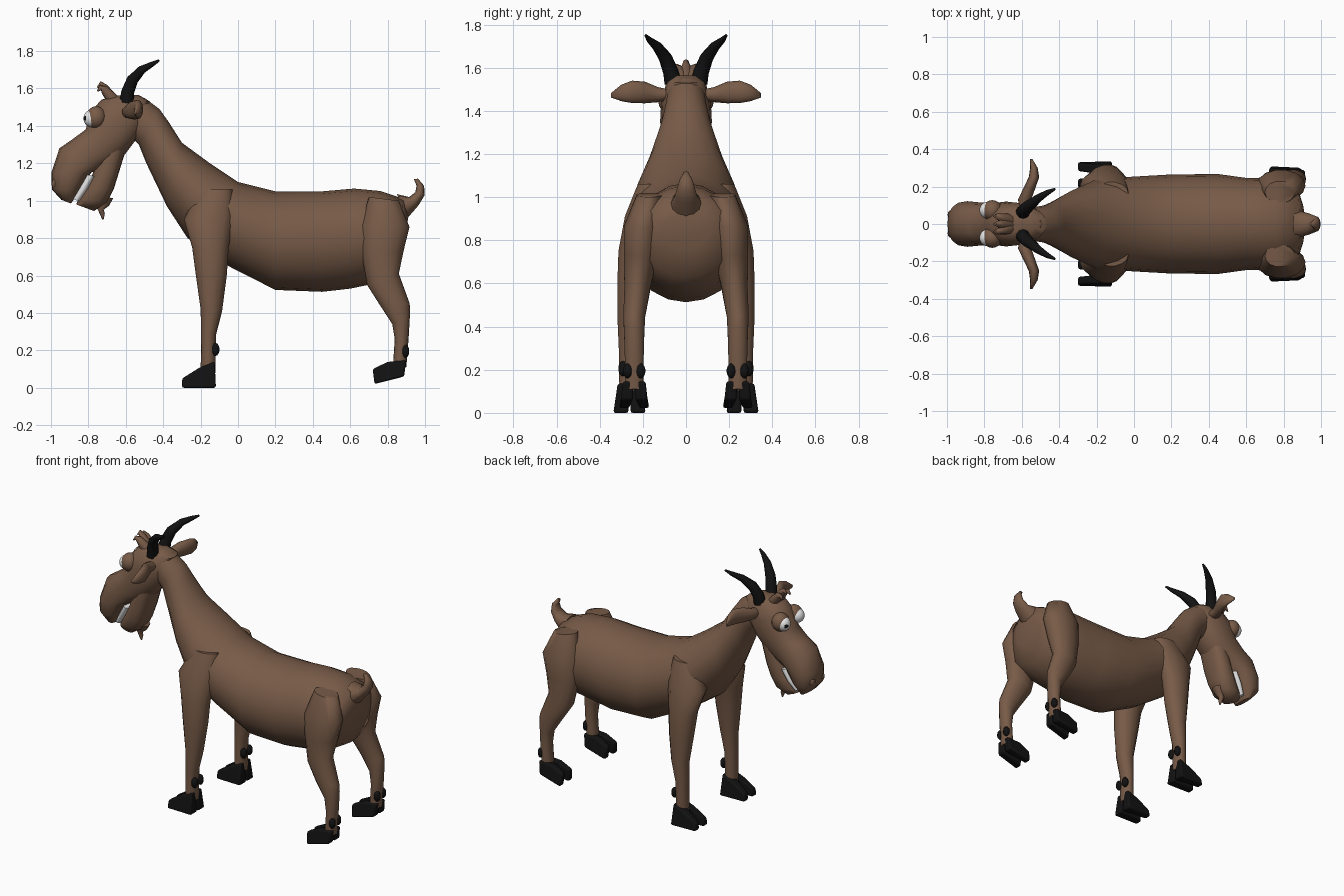
import bpy, bmesh, math
from mathutils import Vector


def material(name, rgb):
    m = bpy.data.materials.new(name)
    m.diffuse_color = (*rgb, 1)
    return m


BROWN = material("brown coat", (0.185, 0.104, 0.064))
BLACK = material("black horn", (0.006, 0.006, 0.006))
WHITE = material("white", (0.8, 0.8, 0.8))


def finish(name, bm, mat, mirror=False, angle=50):
    bmesh.ops.recalc_face_normals(bm, faces=bm.faces)
    me = bpy.data.meshes.new(name)
    bm.to_mesh(me)
    bm.free()
    me.materials.append(mat)
    me.shade_smooth()
    me.set_sharp_from_angle(angle=math.radians(angle))
    ob = bpy.data.objects.new(name, me)
    bpy.context.collection.objects.link(ob)
    if mirror:
        ob.modifiers.new("mirror", 'MIRROR').use_axis = (False, True, False)
        ob.modifiers["mirror"].use_clip = False
    return ob


def skin(name, rings, mat, mirror=False, angle=50):
    """Bridge closed rings of points and cap both ends."""
    bm = bmesh.new()
    vs = [[bm.verts.new(p) for p in r] for r in rings]
    n = len(vs[0])
    for a, b in zip(vs, vs[1:]):
        for i in range(n):
            bm.faces.new((a[i], a[(i + 1) % n], b[(i + 1) % n], b[i]))
    bm.faces.new(vs[0])
    bm.faces.new(vs[-1])
    return finish(name, bm, mat, mirror, angle)


def oval(c, u, v, n=16, p=1.0):
    pts = []
    for i in range(n):
        t = 2 * math.pi * i / n
        k, s = math.cos(t), math.sin(t)
        pts.append(c + u * math.copysign(abs(k) ** p, k) + v * math.copysign(abs(s) ** p, s))
    return pts


def loft(name, secs, mat=BROWN, mirror=False, p=1.0, n=16):
    """Sections: two side-profile points (x, z, x, z), centre y, half width."""
    rings = []
    for x1, z1, x2, z2, y, w in secs:
        a, b = Vector((x1, y, z1)), Vector((x2, y, z2))
        rings.append(oval((a + b) / 2, (a - b) / 2, Vector((0, w, 0)), n, p))
    return skin(name, rings, mat, mirror, 60)


def tube(name, pts, mat, mirror=False, n=10):
    """Round tapering tube through points (x, y, z, radius)."""
    ps = [Vector(q[:3]) for q in pts]
    rings = []
    for i, q in enumerate(pts):
        d = ps[min(i + 1, len(ps) - 1)] - ps[max(i - 1, 0)]
        u = d.cross(Vector((0.3, 1, 0))).normalized()
        v = d.cross(u).normalized()
        rings.append(oval(ps[i], u * q[3], v * q[3], n))
    return skin(name, rings, mat, mirror, 60)


def ball(name, c, scale, mat, mirror=True, seg=20):
    bm = bmesh.new()
    bmesh.ops.create_uvsphere(bm, u_segments=seg, v_segments=seg * 3 // 4, radius=1)
    for v in bm.verts:
        v.co = Vector(c) + Vector([a * b for a, b in zip(v.co, scale)])
    return finish(name, bm, mat, mirror, 60)


# Torso and neck
loft("body", [
    (.912, .92, .885, .76, 0, .11), (.885, 1.01, .85, .63, 0, .21),
    (.76, 1.052, .72, .555, 0, .25), (.62, 1.065, .60, .53, 0, .245),
    (.45, 1.05, .45, .513, 0, .267), (.2, 1.05, .2, .523, 0, .265),
    (0, 1.10, -.05, .65, 0, .252), (-.15, 1.20, -.27, .80, 0, .235),
    (-.30, 1.31, -.38, .97, 0, .175), (-.37, 1.42, -.49, 1.2, 0, .12),
    (-.42, 1.49, -.53, 1.30, 0, .1), (-.50, 1.55, -.58, 1.35, 0, .09)], n=20)

# Head with upper muzzle
loft("head", [
    (-.65, 1.562, -.53, 1.565, 0, .045), (-.73, 1.54, -.47, 1.53, 0, .09),
    (-.785, 1.48, -.49, 1.41, 0, .115), (-.815, 1.38, -.55, 1.32, 0, .12),
    (-.89, 1.325, -.61, 1.24, 0, .112), (-.955, 1.28, -.69, 1.19, 0, .115),
    (-.998, 1.15, -.785, 1.15, 0, .122), (-.995, 1.06, -.84, 1.06, 0, .11),
    (-.945, 1.005, -.893, .985, 0, .07)], p=.85)
loft("lower_jaw", [
    (-.74, 1.27, -.60, 1.27, 0, .095), (-.775, 1.15, -.64, 1.14, 0, .10),
    (-.815, 1.07, -.665, 1.06, 0, .092), (-.855, 1.005, -.70, .99, 0, .08),
    (-.865, .98, -.77, .945, 0, .05)], p=.8)
loft("teeth", [(-.81, 1.14, -.76, 1.13, 0, .09), (-.85, 1.07, -.80, 1.06, 0, .083),
               (-.885, 1.01, -.845, .995, 0, .06)], WHITE, p=.8)
ball("nostril", (-.975, .05, 1.09), (.022, .026, .03), BROWN, seg=12)

# Eyes: sockets, eyeballs and pupils coloured by direction
ball("eye_socket", (-.758, .072, 1.445), (.054, .056, .06), BROWN)
eye = ball("eyeball", (-.783, .074, 1.44), (.043, .045, .046), WHITE, seg=32)
eye.data.materials.append(BLACK)
look = Vector((-.86, .5, 0)).normalized()
for f in eye.data.polygons:
    if (f.center - Vector((-.783, .074, 1.44))).normalized().dot(look) > .955:
        f.material_index = 1

# Ears, flattened leaves pointing sideways
ear = [(-.58, .08, 1.475, .03, .025), (-.585, .13, 1.475, .035, .035),
       (-.56, .19, 1.485, .032, .05), (-.535, .25, 1.488, .028, .052),
       (-.535, .30, 1.483, .02, .038), (-.55, .348, 1.472, .006, .01)]
skin("ear", [oval(Vector((x, y, z)), Vector((rx, 0, 0)), Vector((0, 0, rz)), 12)
             for x, y, z, rx, rz in ear], BROWN, True, 60)

# Horns, forelock and beard
tube("horn", [(-.595, .06, 1.53, .04), (-.59, .07, 1.58, .036), (-.565, .095, 1.645, .032),
              (-.515, .135, 1.70, .023), (-.46, .17, 1.73, .014), (-.422, .187, 1.75, .006)],
     BLACK, True)
for i, y in enumerate((-.035, 0, .035)):
    h = .02 if i == 1 else 0
    tube("forelock", [(-.66, y * .5, 1.53, .035), (-.69, y * .8, 1.565, .03),
                      (-.715, y, 1.595 + h / 2, .022), (-.735, y * 1.2, 1.605 + h, .014),
                      (-.752, y * 1.2, 1.585 + h, .004)], BROWN, n=8)
tube("beard", [(-.71, 0, 1.02, .045), (-.715, 0, .985, .03), (-.735, 0, .955, .018),
               (-.725, 0, .93, .014), (-.722, 0, .90, .004)], BROWN, n=8)

# Tail, curled up
loft("tail", [(.85, 1.035, .90, .90, 0, .075), (.915, 1.02, .965, .975, 0, .055),
              (.948, 1.045, .998, 1.03, 0, .042), (.955, 1.08, .995, 1.08, 0, .03),
              (.94, 1.115, .962, 1.118, 0, .01)], n=12)

# Legs
FY, HY = .262, .24
loft("front_leg", [
    (-.21, 1.06, -.03, 1.06, .165, .06), (-.29, .90, -.02, .92, .205, .08),
    (-.245, .75, -.05, .75, .24, .075), (-.225, .6, -.06, .6, .25, .07),
    (-.2, .42, -.085, .41, FY, .056), (-.197, .28, -.118, .28, FY, .05),
    (-.2, .08, -.12, .08, FY, .048)], mirror=True, n=14)
loft("hind_leg", [
    (.70, 1.02, .86, 1.0, .17, .06), (.655, .87, .917, .86, .205, .085),
    (.66, .72, .885, .73, .21, .08), (.69, .55, .86, .61, .225, .062),
    (.76, .44, .918, .45, HY, .052), (.825, .34, .92, .40, HY, .048),
    (.838, .26, .912, .26, HY, .045), (.828, .11, .9, .11, HY, .045)], mirror=True, n=14)


def hoof(name, profile, yc):
    """Two wedge toes; profile points are (x, z, outer half width)."""
    for s in (-1, 1):
        rings = [[Vector((x, yc + s * k, z)) for x, z, k in profile],
                 [Vector((x, yc + s * .004, z)) for x, z, k in profile]]
        for i in (0, 2 % len(profile)):
            rings[1][i].y += 0
        for q in (0, 1):            # toes part towards the front
            rings[1][q].y += s * .018
        ob = skin(name, rings, BLACK, True, 35)
        b = ob.modifiers.new("bevel", 'BEVEL')
        b.width, b.segments = .01, 2


hoof("front_hoof", [(-.30, 0, .07), (-.298, .05, .06), (-.21, .105, .058),
                    (-.125, .14, .054), (-.118, 0, .075)], FY)
hoof("hind_hoof", [(.73, .02, .07), (.72, .10, .055), (.80, .138, .056),
                   (.90, .147, .052), (.888, .06, .062)], HY)
for yc, x, z, nm in ((FY, -.12, .205, "front_dewclaw"), (HY, .895, .195, "hind_dewclaw")):
    for s in (-1, 1):
        ball(nm, (x, yc + s * .03, z), (.022, .022, .035), BLACK, seg=10)
